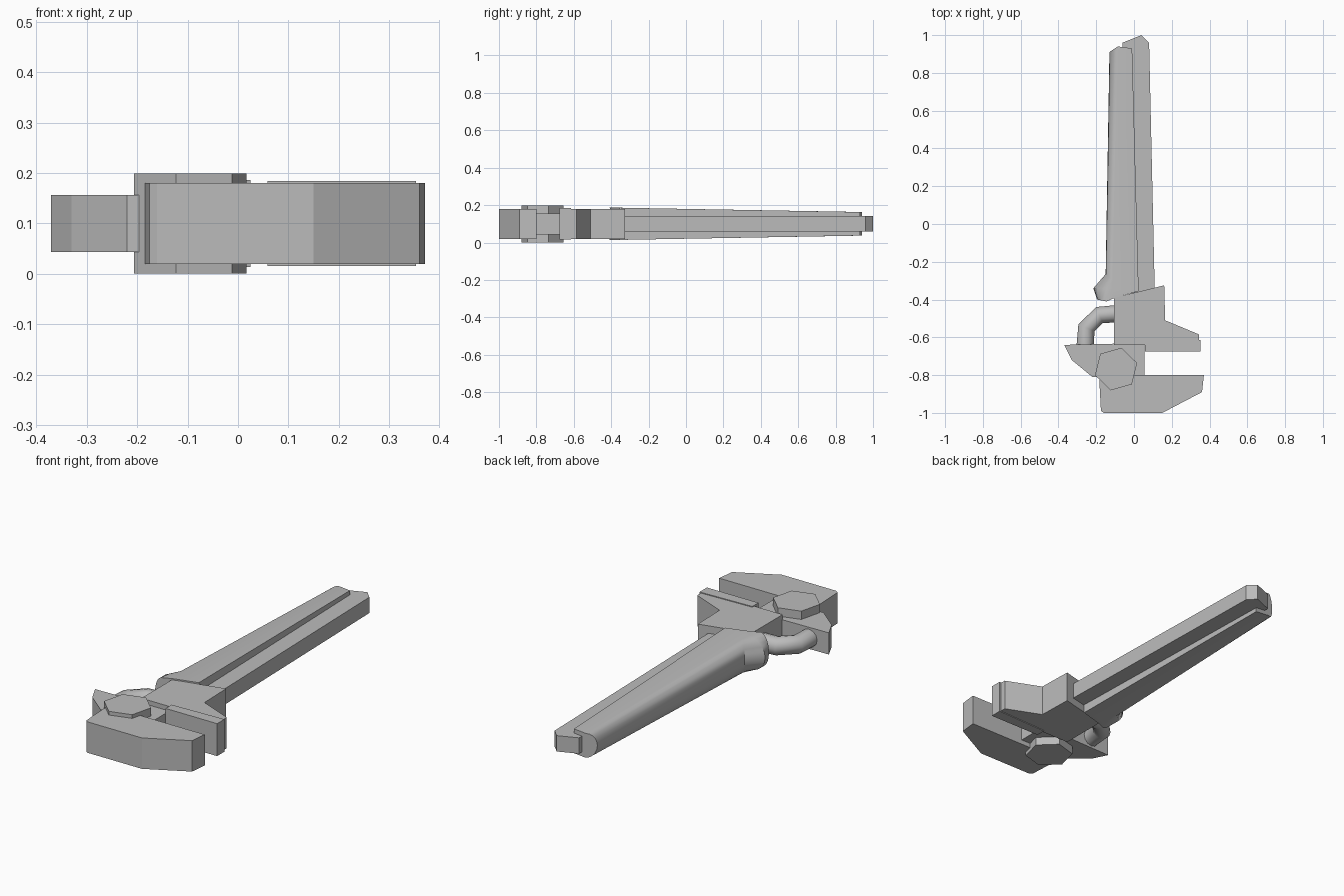
import bpy, bmesh, math

MID = 0.1  # shared mid-plane height

if "Cube" in bpy.data.objects:
    bpy.data.objects.remove(bpy.data.objects["Cube"], do_unlink=True)

steel = bpy.data.materials.new("grey_steel")
steel.use_nodes = True
GREY = (0.5, 0.5, 0.5, 1)
steel.diffuse_color = GREY
steel.node_tree.nodes["Principled BSDF"].inputs["Base Color"].default_value = GREY


def finish(name, bm, smooth=None):
    bmesh.ops.recalc_face_normals(bm, faces=bm.faces)
    mesh = bpy.data.meshes.new(name)
    bm.to_mesh(mesh)
    bm.free()
    mesh.materials.append(steel)
    obj = bpy.data.objects.new(name, mesh)
    bpy.context.collection.objects.link(obj)
    if smooth:
        bpy.ops.object.select_all(action='DESELECT')
        obj.select_set(True)
        bpy.context.view_layer.objects.active = obj
        bpy.ops.object.shade_smooth_by_angle(angle=math.radians(smooth))
    return obj


def plate(name, outline, half):
    """Extrude a plan outline evenly about the mid-plane."""
    bm = bmesh.new()
    base = bm.faces.new([bm.verts.new((x, y, MID - half)) for x, y in outline])
    ext = bmesh.ops.extrude_face_region(bm, geom=[base])
    top = [v for v in ext["geom"] if isinstance(v, bmesh.types.BMVert)]
    bmesh.ops.translate(bm, verts=top, vec=(0, 0, 2 * half))
    return finish(name, bm)


def loft(name, rings, smooth):
    """Skin closed rings of equal length and cap both ends."""
    bm = bmesh.new()
    loops = [[bm.verts.new(p) for p in ring] for ring in rings]
    n = len(loops[0])
    for a, b in zip(loops, loops[1:]):
        for i in range(n):
            j = (i + 1) % n
            bm.faces.new((a[i], a[j], b[j], b[i]))
    bm.faces.new(loops[0])
    bm.faces.new(loops[-1])
    return finish(name, bm, smooth)


# Moving jaw and the thinner pivot lug behind it
plate("lower_jaw", [(-0.185, -0.80), (-0.175, -0.99), (-0.16, -1.0), (0.15, -1.0),
                    (0.36, -0.89), (0.37, -0.80)], 0.08)
plate("pivot_lug", [(-0.37, -0.64), (-0.33, -0.72), (-0.22, -0.81), (0.055, -0.81),
                    (0.055, -0.63)], 0.056)

# Fixed jaw with a slightly thicker gripping strip
plate("upper_jaw", [(-0.105, -0.64), (0.06, -0.64), (0.345, -0.625), (0.345, -0.585),
                    (0.165, -0.51), (0.16, -0.325), (-0.105, -0.39)], 0.08)
plate("grip_strip", [(0.058, -0.675), (0.353, -0.675), (0.353, -0.615),
                     (0.058, -0.625)], 0.084)

# Hexagonal pivot bolt
plate("pivot_bolt", [(-0.095 + 0.116 * math.cos(math.radians(a)),
                      -0.768 + 0.116 * math.sin(math.radians(a)))
                     for a in range(16, 376, 60)], 0.099)

# Flat inner handle
plate("inner_handle", [(0.11, -0.36), (0.08, 0.96), (0.04, 1.0), (-0.06, 0.96),
                       (-0.06, -0.37)], 0.041)

# Rounded outer handle: each station gives outer edge, ridge, inner edge, half height
stations = [
    ((-0.13, 0.91), (-0.085, 0.94), (-0.01, 0.93), 0.063),
    ((-0.15, -0.265), (-0.113, -0.30), (0.023, -0.30), 0.085),
    ((-0.215, -0.34), (-0.12, -0.345), (0.025, -0.355), 0.086),
    ((-0.195, -0.40), (-0.145, -0.41), (-0.1, -0.39), 0.087),
]
STEPS = 10
rings = []
for outer, ridge, inner, half in stations:
    ring = [(*inner, MID - half), (*inner, MID + half)]
    for k in range(STEPS + 1):
        t = math.pi * k / STEPS
        s = math.sin(t)
        ring.append((ridge[0] + (outer[0] - ridge[0]) * s,
                     ridge[1] + (outer[1] - ridge[1]) * s,
                     MID + half * math.cos(t)))
    rings.append(ring)
loft("outer_handle", rings, 35)

# Bent round link from the fixed jaw to the lug
path = [((-0.09, -0.475), 90), ((-0.183, -0.482), 113),
        ((-0.252, -0.55), 157), ((-0.258, -0.64), 180)]
rings = []
for (x, y), heading in path:
    h = math.radians(heading)
    ring = []
    for k in range(12):
        t = math.tau * k / 12
        side = 0.046 * math.cos(t)
        ring.append((x + side * math.cos(h), y + side * math.sin(h),
                     MID + 0.046 * math.sin(t)))
    rings.append(ring)
loft("bent_link", rings, 50)
